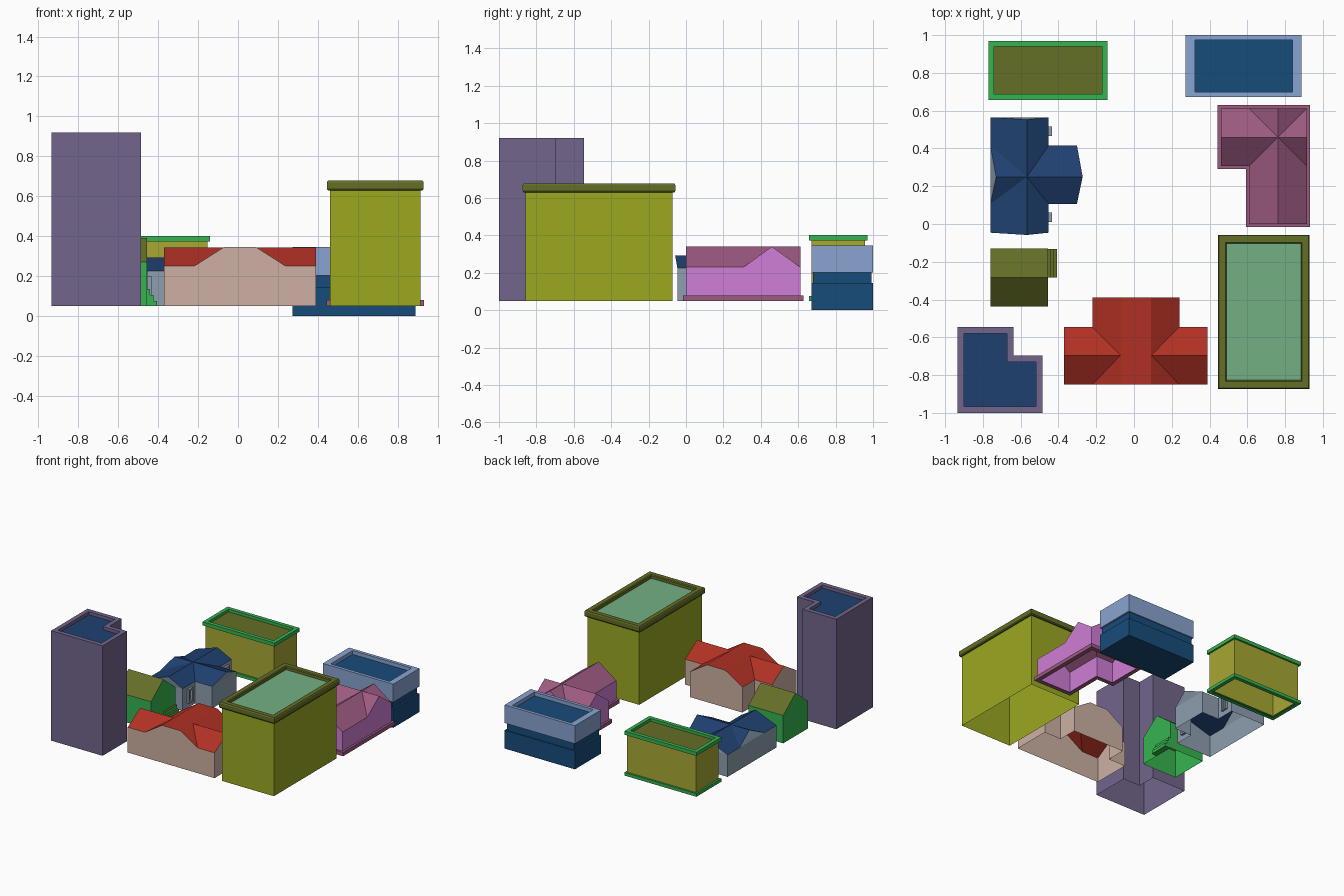
import bpy, bmesh

if "Cube" in bpy.data.objects:
    bpy.data.objects.remove(bpy.data.objects["Cube"])


def mat(name, hexcol):
    c = [int(hexcol[i:i + 2], 16) / 255 for i in (0, 2, 4)]
    lin = [v / 12.92 if v <= 0.04045 else ((v + 0.055) / 1.055) ** 2.4 for v in c]
    m = bpy.data.materials.new(name)
    m.diffuse_color = (*lin, 1)
    m.use_nodes = True
    m.node_tree.nodes["Principled BSDF"].inputs["Base Color"].default_value = m.diffuse_color
    return m


PURPLE, NAVY = mat("purple", "73658c"), mat("navy", "1f4070")
LIME, OLIVE, MINT = mat("lime", "9ba820"), mat("olive", "646e26"), mat("mint", "72b083")
YELLOW, GREEN = mat("yellow", "a8a834"), mat("green", "36b450")
SLATE, BEIGE, RED = mat("slate", "8e9fb0"), mat("beige", "cdb0a3"), mat("red", "b03024")
PINK, MAUVE = mat("pink", "cf7ed6"), mat("mauve", "9c5a80")
SKY, DEEP = mat("sky_blue", "88a4d0"), mat("deep_blue", "174c7a")


def finish(name, bm, mats):
    me = bpy.data.meshes.new(name)
    bm.to_mesh(me)
    bm.free()
    for m in mats:
        me.materials.append(m)
    ob = bpy.data.objects.new(name, me)
    bpy.context.collection.objects.link(ob)
    return ob


def rect(x0, x1, y0, y1):
    return [(x0, y0), (x1, y0), (x1, y1), (x0, y1)]


def inset(poly, dx, dy):
    """Inset a counter-clockwise axis-aligned outline."""
    out, n = [], len(poly)
    for i, (x, y) in enumerate(poly):
        for (ax, ay), (bx, by) in ((poly[i - 1], poly[i]), (poly[i], poly[(i + 1) % n])):
            if abs(ay - by) < 1e-6:
                y += dy if bx > ax else -dy
            else:
                x += -dx if by > ay else dx
        out.append((x, y))
    return out


def loft(name, poly, rings, mats, top=None, bottom=None):
    """rings: (inset, z, material of the band leading to it); inset may be an (x, y) pair."""
    bm = bmesh.new()
    loops = []
    for d, z, _ in rings:
        dx, dy = d if isinstance(d, tuple) else (d, d)
        loops.append([bm.verts.new((x, y, z)) for x, y in inset(poly, dx, dy)])
    n = len(poly)
    for k in range(1, len(rings)):
        a, b = loops[k - 1], loops[k]
        for i in range(n):
            j = (i + 1) % n
            bm.faces.new((a[i], a[j], b[j], b[i])).material_index = rings[k][2]
    if top is not None:
        bm.faces.new(loops[-1]).material_index = top
    if bottom is not None:
        bm.faces.new(loops[0][::-1]).material_index = bottom
    return finish(name, bm, mats)


def section(c0, c1, eave, ridge):
    return [(c0, .05), (c1, .05), (c1, eave), *ridge, (c0, eave)]


def prism(sec, axis, a, b, lean=0):
    """House volume: cross-section swept along an axis; lean shifts the ridge ends."""
    bm = bmesh.new()
    ends = []
    for s in (a, b):
        vs = []
        for i, (c, z) in enumerate(sec):
            t = s + (lean if 3 <= i < len(sec) - 1 else 0)
            vs.append(bm.verts.new((t, c, z) if axis == 'x' else (c, t, z)))
        bm.faces.new((vs[0], vs[1], vs[2], vs[-1]))
        bm.faces.new(vs[2:])
        ends.append(vs)
    n = len(sec)
    for i in range(n):
        j = (i + 1) % n
        bm.faces.new((ends[0][i], ends[0][j], ends[1][j], ends[1][i]))
    bmesh.ops.recalc_face_normals(bm, faces=bm.faces)
    return finish("volume", bm, [])


def house(name, volumes, wall, roof):
    """Union the volumes, open the underside, colour roof slopes by their normal."""
    base = volumes[0]
    for v in volumes[1:]:
        m = base.modifiers.new("union", 'BOOLEAN')
        m.operation, m.solver, m.object = 'UNION', 'EXACT', v
    dg = bpy.context.evaluated_depsgraph_get()
    dg.update()
    me = bpy.data.meshes.new_from_object(base.evaluated_get(dg))
    bm = bmesh.new()
    bm.from_mesh(me)
    for f in bm.faces:
        f.normal_update()
        f.material_index = 1 if f.normal.z > 0.6 else 0
    bmesh.ops.delete(bm, geom=[f for f in bm.faces if f.normal.z < -0.9], context='FACES')
    for v in volumes:
        bpy.data.objects.remove(v)
    me.materials.clear()
    return finish(name, bm, [wall, roof])


def box(name, x0, x1, y0, y1, z0, z1, side, top=None):
    return loft(name, rect(x0, x1, y0, y1), [(0, z0, 0), (0, z1, 0)],
                [side, top or side], top=1, bottom=0)


# L-shaped tower with sunken roof
tower = [(-.935, -1), (-.485, -1), (-.485, -.695), (-.637, -.695), (-.637, -.545), (-.935, -.545)]
loft("corner_tower", tower, [(0, .05, 0), (0, .92, 0), (.035, .92, 0), (.035, .895, 0)],
     [PURPLE, NAVY], top=1)

# Large block with overhanging rounded cornice
loft("large_block", rect(.445, .93, -.873, -.057),
     [(.016, .05, 0), (.016, .63, 0), (.005, .63, 1), (0, .637, 1), (0, .67, 1), (.005, .678, 1),
      (.04, .678, 1), (.046, .672, 1), (.046, .65, 1)], [LIME, OLIVE, MINT], top=2)

# Low block with rims at foot and top
loft("low_block", rect(-.77, -.14, .657, .97),
     [(.03, .05, 1), (0, .05, 1), (0, .075, 1), (.014, .075, 1), (.014, .373, 0), (0, .373, 1),
      (0, .402, 1), (.03, .402, 1), (.03, .38, 1)], [YELLOW, GREEN, OLIVE], top=2)

# Two-tone block with recessed middle band
loft("two_tone_block", rect(.272, .888, .672, 1),
     [(0, 0, 0), (0, .145, 0), ((.015, .008), .145, 0), ((.015, .008), .202, 0), (0, .202, 1),
      (0, .345, 1), ((.05, .026), .345, 1), ((.05, .026), .315, 1)], [DEEP, SKY], top=0, bottom=0)

# Red-roofed house with a wide cross gable
house("red_roof_house", [
    prism(section(-.22, .24, .25, [(.09, .345), (-.07, .345)]), 'y', -.85, -.39),
    prism(section(-.85, -.545, .25, [(-.695, .344)]), 'x', -.37, .39)], BEIGE, RED)

# L-shaped house and its plinth
house("pink_house", [
    prism(section(.61, .915, .23, [(.763, .34)]), 'y', 0, .612),
    prism(section(.307, .612, .23, [(.459, .34)]), 'x', .46, .915)], PINK, MAUVE)
plan = [(.61, 0), (.915, 0), (.915, .612), (.46, .612), (.46, .307), (.61, .307)]
loft("pink_house_plinth", plan, [(.018, .05, 0), (-.017, .05, 0), (-.017, .08, 0), (0, .08, 0)], [MAUVE])

# Cross-gabled house with leaning ridges
house("navy_roof_house", [
    prism(section(-.76, -.452, .225, [(-.567, .293)]), 'y', -.046, .565, -.012),
    prism(section(.107, .415, .225, [(.25, .293)]), 'x', -.76, -.302, .03)], SLATE, NAVY)

# Window frames on the east wall
for k, y in enumerate((.01, .465)):
    for part, (a, b, z0, z1) in {"left": (0, .012, .09, .2), "right": (.04, .052, .09, .2),
                                 "sill": (.012, .04, .09, .102), "head": (.012, .04, .188, .2)}.items():
        box(f"window_{part}_{k}", -.453, -.434, y + a, y + b, z0, z1, SLATE)

# Green gabled house with steps
house("green_house", [
    prism(section(-.437, -.13, .27, [(-.284, .39)]), 'x', -.76, -.455)], GREEN, OLIVE)
for k, (x, z) in enumerate(((-.44, .135), (-.423, .105), (-.407, .075))):
    box(f"step_{k}", (-.455, -.44, -.423)[k], x, -.284, -.132, .05, z, GREEN, OLIVE)
